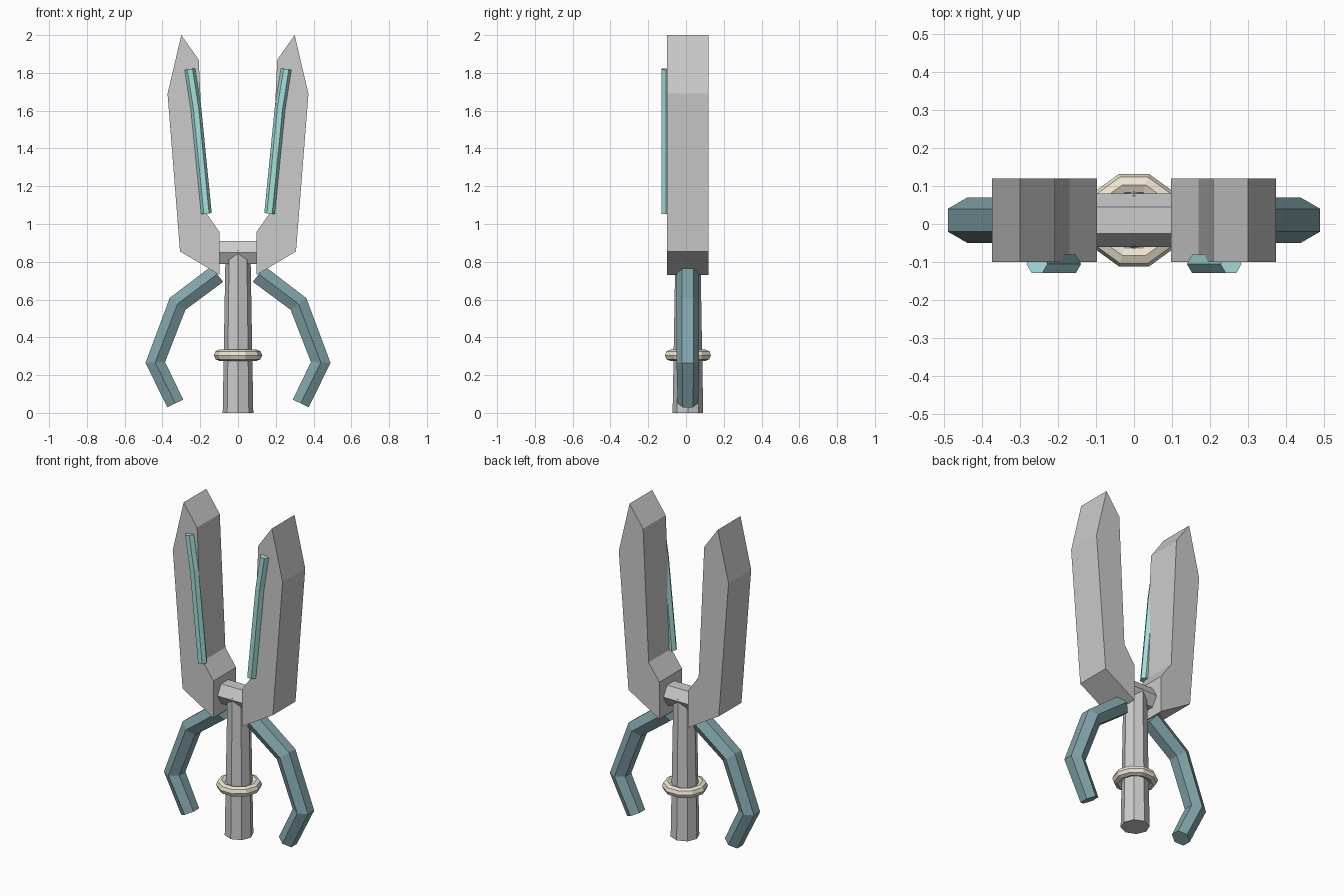
import bpy, bmesh, math
from mathutils import Vector

if "Cube" in bpy.data.objects:
    bpy.data.objects.remove(bpy.data.objects["Cube"])

YC = 0.01  # depth centre of the body


def material(name, rgb):
    m = bpy.data.materials.new(name)
    m.diffuse_color = (*rgb, 1)
    m.use_nodes = True
    m.node_tree.nodes["Principled BSDF"].inputs["Base Color"].default_value = m.diffuse_color
    return m


claw_mat = material("dark_teal", (0.22, 0.37, 0.40))
strip_mat = material("bright_teal", (0.38, 0.75, 0.72))
ring_mat = material("tan", (0.85, 0.77, 0.64))


def finish(bm, name, mat=None):
    bmesh.ops.recalc_face_normals(bm, faces=bm.faces)
    me = bpy.data.meshes.new(name)
    bm.to_mesh(me)
    bm.free()
    ob = bpy.data.objects.new(name, me)
    bpy.context.collection.objects.link(ob)
    if mat:
        me.materials.append(mat)
    return ob


def loft(rings, name, mat=None):
    """Skin a list of equal vertex rings and cap both ends."""
    bm = bmesh.new()
    vs = [[bm.verts.new(p) for p in r] for r in rings]
    n = len(vs[0])
    for a, b in zip(vs, vs[1:]):
        for i in range(n):
            j = (i + 1) % n
            bm.faces.new((a[i], a[j], b[j], b[i]))
    bm.faces.new(vs[0])
    bm.faces.new(vs[-1])
    return finish(bm, name, mat)


def sweep(path, radii, y, phase, name, mat):
    """Hexagonal tube along a path in the xz plane."""
    pts = [Vector((x, y, z)) for x, z in path]
    rings = []
    for i, p in enumerate(pts):
        t = Vector()
        if i > 0:
            t += (p - pts[i - 1]).normalized()
        if i < len(pts) - 1:
            t += (pts[i + 1] - p).normalized()
        t.normalize()
        side, depth = Vector((t.z, 0, -t.x)), Vector((0, 1, 0))
        ang = [phase + k * math.pi / 3 for k in range(6)]
        rings.append([p + radii[i] * (side * math.cos(a) + depth * math.sin(a)) for a in ang])
    return loft(rings, name, mat)


BLADE = [(0.30, 2.0), (0.373, 1.69), (0.307, 0.855), (0.097, 0.73),
         (0.097, 0.957), (0.17, 1.06), (0.208, 1.87)]
CLAW = [(0.11, 0.735), (0.32, 0.577), (0.438, 0.267), (0.332, 0.05)]
STRIP = [(0.255, 1.82), (0.222, 1.61), (0.167, 1.055)]

for s, tag in ((-1, "left"), (1, "right")):
    # thick prong plate
    loft([[(s * x, y, z) for x, z in BLADE] for y in (-0.10, 0.12)], "prong_" + tag)
    # curved lower claw
    sweep([(s * x, z) for x, z in CLAW], (0.06, 0.06, 0.06, 0.054), YC,
          math.pi / 6, "claw_" + tag, claw_mat)
    # raised strip on the front of the prong
    sweep([(s * x, z) for x, z in STRIP], (0.028,) * 3, -0.105, 0,
          "front_strip_" + tag, strip_mat)

# crossbar joining the prongs
loft([[(x, YC + 0.07 * math.cos(k * math.pi / 3), 0.85 + 0.07 * math.sin(k * math.pi / 3))
       for k in range(6)] for x in (-0.1, 0.1)], "crossbar")

# tapered octagonal handle
loft([[(r * math.cos(k * math.pi / 4), YC + r * math.sin(k * math.pi / 4), z)
       for k in range(8)] for r, z in ((0.081, 0), (0.066, 0.86))], "handle")

# ring around the handle
bpy.ops.mesh.primitive_torus_add(location=(0, YC, 0.305), major_segments=10, minor_segments=8,
                                 major_radius=0.098, minor_radius=0.03)
ring = bpy.context.object
ring.name = "handle_ring"
ring.data.materials.append(ring_mat)
for p in ring.data.polygons:
    p.use_smooth = False
